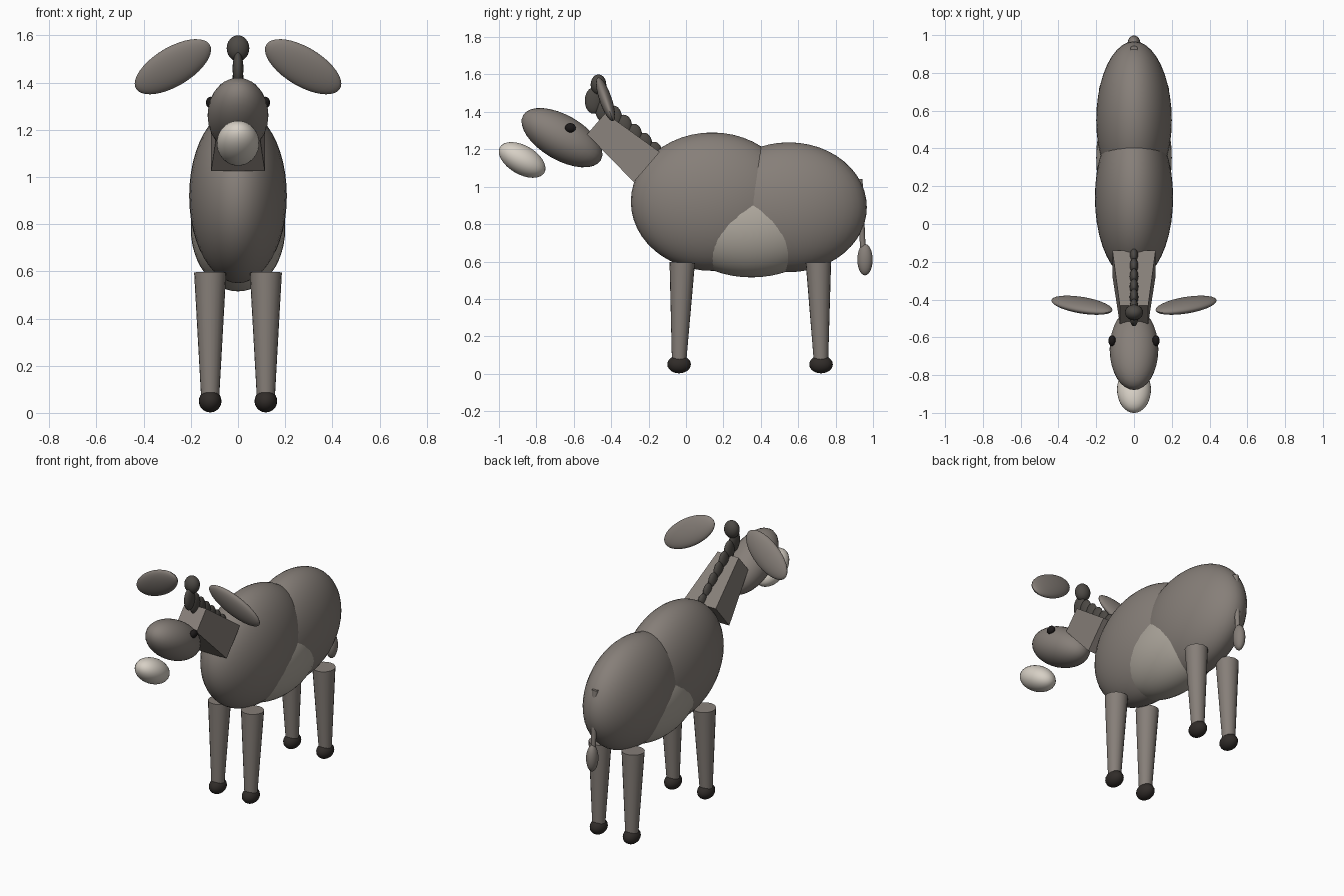
import bpy, bmesh
from math import radians
from mathutils import Vector, Matrix

if "Cube" in bpy.data.objects:
    bpy.data.objects.remove(bpy.data.objects["Cube"])


def material(name, rgb):
    m = bpy.data.materials.new(name)
    m.diffuse_color = (*rgb, 1)
    m.use_nodes = True
    m.node_tree.nodes["Principled BSDF"].inputs["Base Color"].default_value = m.diffuse_color
    return m


COAT = material("coat", (0.24, 0.212, 0.19))
PALE = material("pale_muzzle", (0.68, 0.63, 0.56))
BELLY = material("pale_belly", (0.42, 0.385, 0.335))
MANE = material("dark_mane", (0.075, 0.068, 0.06))
HOOF = material("hoof", (0.03, 0.025, 0.022))
EYE = material("eye", (0.012, 0.01, 0.01))


def finish(bm, name, mat, angle=40):
    bmesh.ops.recalc_face_normals(bm, faces=bm.faces)
    me = bpy.data.meshes.new(name)
    bm.to_mesh(me)
    bm.free()
    me.materials.append(mat)
    ob = bpy.data.objects.new(name, me)
    bpy.context.collection.objects.link(ob)
    bpy.context.view_layer.objects.active = ob
    ob.select_set(True)
    bpy.ops.object.shade_smooth_by_angle(angle=radians(angle))
    ob.select_set(False)
    return ob


def ellipsoid(name, loc, radii, mat, rot=None, seg=32, rings=16):
    bm = bmesh.new()
    bmesh.ops.create_uvsphere(bm, u_segments=seg, v_segments=rings, radius=1)
    rot = rot or Matrix.Identity(4)
    bm.transform(Matrix.Translation(loc) @ rot @ Matrix.Diagonal((*radii, 1)))
    return finish(bm, name, mat)


def taper(name, a, b, ra, rb, mat, seg=20):
    a, b = Vector(a), Vector(b)
    bm = bmesh.new()
    bmesh.ops.create_cone(bm, cap_ends=True, segments=seg, radius1=ra, radius2=rb,
                          depth=(b - a).length)
    q = (b - a).to_track_quat('Z', 'Y').to_matrix().to_4x4()
    bm.transform(Matrix.Translation((a + b) / 2) @ q)
    return finish(bm, name, mat)


def rx(deg):
    return Matrix.Rotation(radians(deg), 4, 'X')


# Torso
ellipsoid("chest", (0, 0.14, 0.92), (0.207, 0.435, 0.37), COAT, seg=40, rings=24)
ellipsoid("rump", (0, 0.55, 0.89), (0.2, 0.417, 0.347), COAT, seg=40, rings=24)
ellipsoid("belly", (0, 0.35, 0.78), (0.2, 0.4, 0.265), BELLY, seg=40, rings=24)

# Neck: tapered block with rounded edges
base, tip = Vector((0, -0.21, 1.105)), Vector((0, -0.48, 1.337))
axis = (tip - base).normalized()
up = Vector((1, 0, 0)).cross(axis)
bm = bmesh.new()
bmesh.ops.create_cube(bm, size=2)
for v in bm.verts:
    c, hx, hy = (tip, 0.075, 0.075) if v.co.z > 0 else (base, 0.114, 0.106)
    v.co = c + Vector((v.co.x * hx, 0, 0)) + up * (v.co.y * hy)
long_edges = [e for e in bm.edges
              if abs((e.verts[0].co - e.verts[1].co).normalized().dot(axis)) > 0.8]
bmesh.ops.bevel(bm, geom=long_edges, offset=0.035, segments=4, profile=0.5,
                affect='EDGES')
finish(bm, "neck", COAT)

# Head and muzzle share the same tilt
tilt = rx(-30)
ellipsoid("head", (0, -0.663, 1.262), (0.129, 0.24, 0.12), COAT, tilt)
ellipsoid("muzzle", (0, -0.876, 1.143), (0.09, 0.137, 0.077), PALE, tilt)

# Mane beads along the neck, with a forelock on top
N = 7
for i in range(N):
    t = i / (N - 1)
    ellipsoid(f"mane_{i + 1}", (0, -0.17 - 0.325 * t, 1.185 + 0.275 * t),
              (0.023, 0.042 + 0.004 * t, 0.055 + 0.015 * t), MANE, seg=20, rings=12)
ellipsoid("forelock", (0, -0.468, 1.545), (0.048, 0.042, 0.055), MANE, seg=20, rings=12)

# Mirrored parts: eyes, ears, legs, hooves
for side, s in (("right", 1), ("left", -1)):
    ellipsoid(f"{side}_eye", (s * 0.116, -0.618, 1.315), (0.02, 0.029, 0.025), EYE,
              seg=16, rings=10)
    ear_rot = rx(19) @ Matrix.Rotation(radians(33 * s), 4, 'Y')
    ellipsoid(f"{side}_ear", (s * 0.276, -0.43, 1.467), (0.185, 0.033, 0.085), COAT,
              ear_rot, seg=32, rings=20)
    for end, y0, y1 in (("front", -0.02, -0.037), ("rear", 0.708, 0.722)):
        x = s * 0.118
        taper(f"{end}_{side}_leg", (x, y0, 0.595), (x, y1, 0.06), 0.068, 0.038, COAT)
        ellipsoid(f"{end}_{side}_hoof", (x, y1, 0.05), (0.048, 0.063, 0.048), HOOF,
                  seg=20, rings=12)

# Tail and tuft
taper("tail", (0, 0.924, 1.04), (0, 0.948, 0.64), 0.02, 0.014, COAT, 14)
ellipsoid("tail_tuft", (0, 0.957, 0.61), (0.034, 0.041, 0.084), COAT, seg=20, rings=12)
